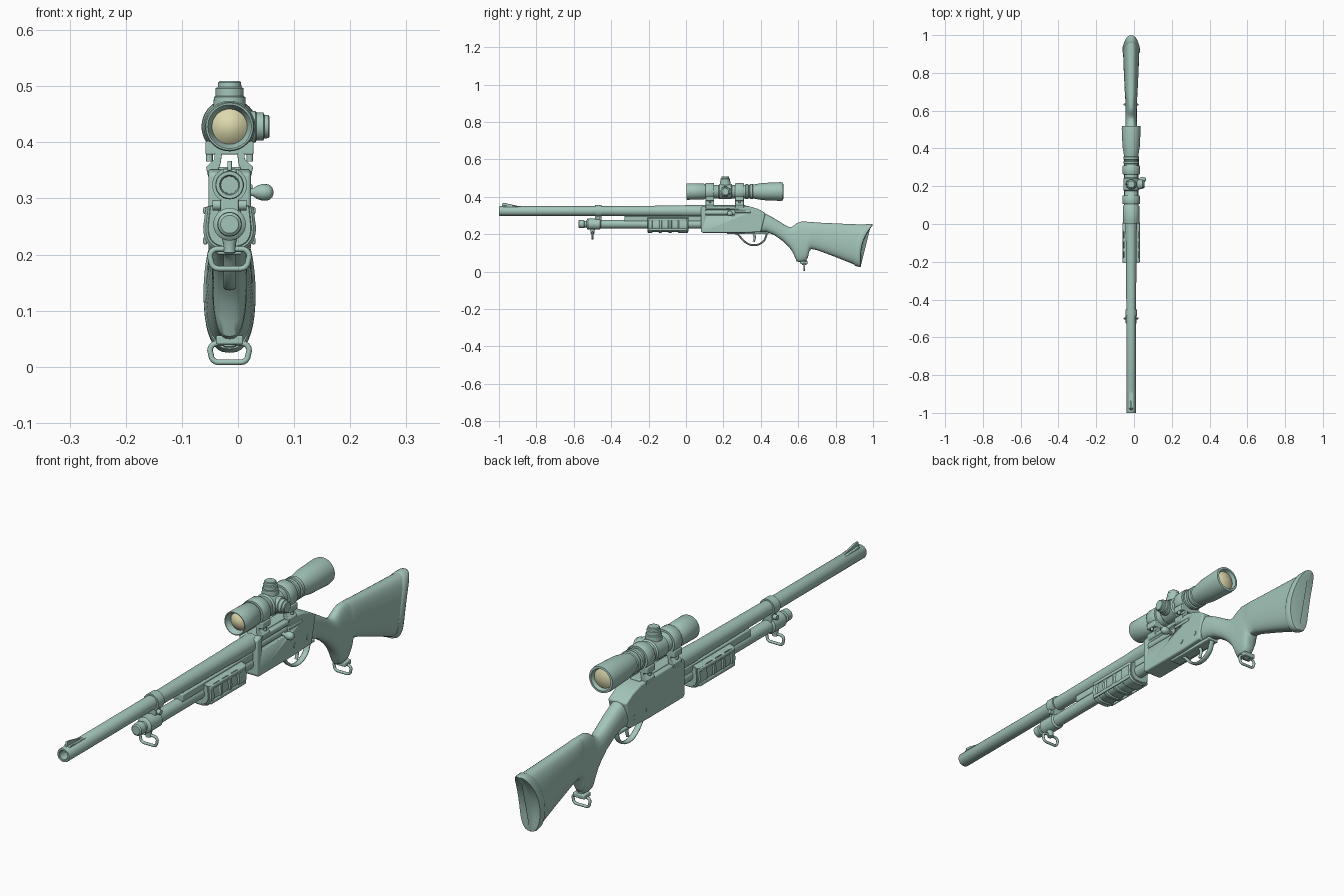
import bpy, bmesh, math
from mathutils import Vector

if "Cube" in bpy.data.objects:
    bpy.data.objects.remove(bpy.data.objects["Cube"])

C = -0.015  # centre plane of the body


def material(name, rgb):
    m = bpy.data.materials.new(name)
    m.diffuse_color = (*rgb, 1)
    m.use_nodes = True
    m.node_tree.nodes["Principled BSDF"].inputs["Base Color"].default_value = m.diffuse_color
    return m


BODY = material("sage_green", (0.37, 0.56, 0.49))
LENS = material("pale_yellow_lens", (0.72, 0.69, 0.42))


def finish(name, bm, mat=BODY, bevel=0, seg=3, angle=35):
    bmesh.ops.recalc_face_normals(bm, faces=bm.faces)
    me = bpy.data.meshes.new(name)
    bm.to_mesh(me)
    bm.free()
    ob = bpy.data.objects.new(name, me)
    bpy.context.collection.objects.link(ob)
    me.materials.append(mat)
    bpy.context.view_layer.objects.active = ob
    bpy.ops.object.select_all(action='DESELECT')
    ob.select_set(True)
    bpy.ops.object.shade_smooth_by_angle(angle=math.radians(angle))
    if bevel:
        b = ob.modifiers.new("bevel", 'BEVEL')
        b.width, b.segments, b.limit_method = bevel, seg, 'ANGLE'
    return ob


def loft(name, rings, closed=False, mat=BODY, **kw):
    bm = bmesh.new()
    vs = [[bm.verts.new(p) for p in r] for r in rings]
    n = len(vs[0])
    pairs = list(zip(vs, vs[1:])) + ([(vs[-1], vs[0])] if closed else [])
    for a, b in pairs:
        for i in range(n):
            j = (i + 1) % n
            bm.faces.new((a[i], a[j], b[j], b[i]))
    if not closed:
        bm.faces.new(vs[0])
        bm.faces.new(vs[-1])
    return finish(name, bm, mat, **kw)


def lathe(name, prof, c, axis='Y', n=40, mat=BODY):
    """Revolve (position, radius) pairs about an axis; c gives the other two coordinates."""
    rings = []
    for t, r in prof:
        ring = []
        for i in range(n):
            a = 2 * math.pi * i / n
            u, v = c[0] + r * math.cos(a), c[1] + r * math.sin(a)
            ring.append({'X': (t, u, v), 'Y': (u, t, v), 'Z': (u, v, t)}[axis])
        rings.append(ring)
    return loft(name, rings, mat=mat)


def side_plate(name, prof, half, bevel=0.002, x=C, seg=3):
    """Extrude a (y, z) outline across x."""
    return loft(name, [[(x + s * half, y, z) for y, z in prof] for s in (-1, 1)], bevel=bevel, seg=seg)


def box(name, x0, x1, y0, y1, z0, z1, bevel=0.003):
    return side_plate(name, [(y0, z0), (y1, z0), (y1, z1), (y0, z1)], (x1 - x0) / 2, bevel, (x0 + x1) / 2)


def smooth(pts, k=5, closed=False):
    """Catmull-Rom interpolation through a list of tuples."""
    P = [Vector(p) for p in pts]
    P = [P[-1]] + P + P[:2] if closed else [P[0]] + P + [P[-1]]
    out = []
    for a, b, c, d in zip(P, P[1:], P[2:], P[3:]):
        for i in range(k):
            t = i / k
            out.append(0.5 * (2 * b + (c - a) * t + (2 * a - 5 * b + 4 * c - d) * t * t
                              + (3 * b - a - 3 * c + d) * t ** 3))
    return out if closed else out + [P[-1]]


def tube(name, pts, plane, ra, rb, closed=False, n=10):
    """Sweep an ellipse along a planar path: ra in the plane, rb along its normal."""
    nor = Vector(plane)
    rings = []
    m = len(pts)
    for i, p in enumerate(pts):
        a = pts[i - 1] if closed or i else pts[0]
        b = pts[(i + 1) % m] if closed or i < m - 1 else pts[-1]
        side = (b - a).normalized().cross(nor)
        rings.append([p + side * ra * math.cos(q) + nor * rb * math.sin(q)
                      for q in (2 * math.pi * k / n for k in range(n))])
    return loft(name, rings, closed, angle=60)


# barrel with hollow muzzle
lathe("barrel", [(-0.9, 0.015), (-0.998, 0.016), (-1, 0.018), (-1, 0.024), (-0.997, 0.0255), (-0.45, 0.0255),
                 (-0.3, 0.027), (-0.05, 0.029), (0.0, 0.031), (0.1, 0.031)], (C, 0.324))
side_plate("front_sight_ramp", [(-0.985, 0.34), (-0.975, 0.353), (-0.87, 0.347), (-0.865, 0.34)], 0.012)
side_plate("front_sight_blade", [(-0.985, 0.35), (-0.98, 0.367), (-0.965, 0.366), (-0.89, 0.349)], 0.004, 0.001)

# tube under the barrel, its cap, and the band tying both together
lathe("lower_tube", [(-0.575, 0.008), (-0.575, 0.016), (-0.571, 0.021), (-0.545, 0.022), (-0.542, 0.017),
                     (-0.532, 0.017), (-0.53, 0.024), (-0.525, 0.029), (-0.46, 0.029), (-0.455, 0.023), (0.1, 0.023)],
      (C, 0.254))
lathe("barrel_band", [(-0.487, 0.025), (-0.487, 0.031), (-0.452, 0.031), (-0.452, 0.025)], (C, 0.324))
box("band_bridge", C - 0.016, C + 0.016, -0.487, -0.452, 0.26, 0.32)
lathe("band_screw", [(C - 0.03, 0.009), (C + 0.03, 0.009)], (-0.47, 0.288), 'X', 16)
box("action_bar", C - 0.02, C + 0.02, -0.33, 0.1, 0.27, 0.297)


# sliding grip: rounded trough with raised ribs
def trough(y, s=1.0):
    w, pts = 0.047 * s, []
    for i in range(25):
        a = math.pi + math.pi * i / 24
        ca, sa = math.cos(a), math.sin(a)
        pts.append((C + w * math.copysign(abs(ca) ** 0.7, ca), y, 0.25 - 0.044 * s * abs(sa) ** 0.8))
    return pts + [(C + 0.9 * w, y, 0.285), (C + 0.5 * w, y, 0.29), (C - 0.5 * w, y, 0.29), (C - 0.9 * w, y, 0.285)]


loft("slide_grip", [trough(-0.207, 0.8), trough(-0.2, 0.9), trough(0.0, 0.9), trough(0.013, 0.8)])
for i, (a, b) in enumerate([(-0.205, -0.178), (-0.148, -0.127), (-0.095, -0.074), (-0.042, 0.01)]):
    loft(f"slide_grip_rib_{i}", [trough(a, 0.9), trough(a + 0.005), trough(b - 0.005), trough(b, 0.9)])
for s in (-1, 1):
    x = C + s * 0.043
    for k, z in enumerate((0.218, 0.272)):
        box(f"slide_grip_rail_{s}_{k}", x - 0.004, x + 0.003, -0.2, 0.005, z, z + 0.013)

# receiver with a cut port on the right
receiver = side_plate("receiver", [(0.08, 0.215), (0.09, 0.207), (0.3, 0.207), (0.4, 0.212), (0.425, 0.312),
                                   (0.385, 0.335), (0.335, 0.35), (0.1, 0.352), (0.08, 0.345)], 0.038, 0.011, seg=4)
cutter = box("port_cutter", C + 0.028, C + 0.06, 0.105, 0.265, 0.298, 0.334, 0.006)
cutter.hide_render = True
cutter.hide_set(True)
cutter.display_type = 'WIRE'
cut = receiver.modifiers.new("port", 'BOOLEAN')
cut.operation, cut.object = 'DIFFERENCE', cutter
# apply the cut and discard the helper
mesh = bpy.data.meshes.new_from_object(receiver.evaluated_get(bpy.context.evaluated_depsgraph_get()))
receiver.modifiers.clear()
receiver.data = mesh
bpy.data.objects.remove(cutter)
lathe("bolt", [(0.1, 0.015), (0.26, 0.015)], (C + 0.02, 0.316), n=24)
lathe("bolt_handle", [(C + 0.02, 0.006), (0.027, 0.007), (0.034, 0.012), (0.044, 0.015), (0.055, 0.014),
                      (0.061, 0.009), (0.063, 0.003)], (0.235, 0.311), 'X', 20)
box("bolt_track", C + 0.03, C + 0.041, 0.262, 0.345, 0.314, 0.325)
for i, y in enumerate((0.3, 0.375)):
    lathe(f"receiver_pin_{i}", [(C - 0.039, 0.009), (C + 0.04, 0.009)], (y, 0.245), 'X', 16)

# trigger and guard
guard = smooth([(C, 0.235, 0.209), (C, 0.275, 0.2), (C, 0.305, 0.168), (C, 0.34, 0.145), (C, 0.38, 0.143),
                (C, 0.415, 0.163), (C, 0.43, 0.195), (C, 0.435, 0.215)])
tube("trigger_guard", guard, (1, 0, 0), 0.005, 0.011)
tube("trigger", smooth([(C, 0.35, 0.215), (C, 0.368, 0.19), (C, 0.362, 0.16)]), (1, 0, 0), 0.006, 0.006)
box("guard_plate", C - 0.022, C + 0.022, 0.22, 0.44, 0.2, 0.212)


# stock: upright sections along y, sheared towards the butt
def section(y, top, bot, w, shear=0.0, flat=1.0, n=36):
    pts = []
    for i in range(n):
        a = 2 * math.pi * i / n
        ca, sa = math.cos(a), math.sin(a)
        u = math.copysign(abs(sa) ** 0.8, sa)
        z = (top + bot) / 2 + (top - bot) / 2 * u
        x = w * math.copysign(abs(ca) ** 0.75, ca) * (1 - 0.13 * max(u, 0)) * flat
        pts.append((C + x, y + shear * max(0, (z - 0.08) / 0.17) ** 2.2, z))
    return pts


stations = [(0.39, 0.325, 0.212, 0.034, 0), (0.43, 0.307, 0.212, 0.034, 0), (0.47, 0.286, 0.196, 0.032, 0),
            (0.52, 0.255, 0.162, 0.03, 0), (0.55, 0.238, 0.132, 0.03, 0), (0.568, 0.24, 0.108, 0.03, 0),
            (0.582, 0.25, 0.078, 0.03, 0), (0.592, 0.258, 0.054, 0.03, 0), (0.615, 0.267, 0.049, 0.031, 0),
            (0.64, 0.267, 0.055, 0.031, 0), (0.652, 0.266, 0.075, 0.031, 0), (0.658, 0.266, 0.105, 0.031, 0),
            (0.67, 0.265, 0.121, 0.032, 0), (0.7, 0.262, 0.115, 0.034, 0.005), (0.8, 0.256, 0.078, 0.039, 0.03),
            (0.905, 0.251, 0.036, 0.043, 0.055)]
loft("stock", [section(*s) for s in stations], angle=50)
loft("butt_pad", [section(0.902, 0.251, 0.032, 0.043, 0.055), section(0.908, 0.254, 0.03, 0.0465, 0.055),
                  section(0.925, 0.254, 0.025, 0.0465, 0.062), section(0.933, 0.252, 0.026, 0.043, 0.064),
                  section(0.935, 0.251, 0.027, 0.04, 0.065, 0.5), section(0.935, 0.251, 0.027, 0.04, 0.065, 0.01)])

# carrying-strap loops
for name, y, z0, z1 in (("front", -0.5, 0.175, 0.21), ("rear", 0.632, 0.008, 0.042)):
    path = []
    for sx, sz, a0 in ((1, 1, 0), (-1, 1, 90), (-1, -1, 180), (1, -1, 270)):
        cx = C + sx * (0.022 if sz > 0 else 0.02)
        cz = z1 - 0.013 if sz > 0 else z0 + 0.013
        for k in range(5):
            a = math.radians(a0 + 22.5 * k)
            path.append(Vector((cx + 0.013 * math.cos(a), y, cz + 0.013 * math.sin(a))))
    tube(f"{name}_strap_loop", path, (0, 1, 0), 0.005, 0.005, True)
    lathe(f"{name}_strap_stud", [(z1 - 0.008, 0.007), (z1 - 0.006, 0.011), (z1 + 0.008, 0.011), (z1 + 0.02, 0.014)],
          (C, y), 'Z', 16)
box("rear_strap_base", C - 0.024, C + 0.024, 0.612, 0.65, 0.04, 0.056)

# telescopic sight body
SZ = 0.428
lathe("scope_body", [(0.025, 0.031), (0.006, 0.037), (0.002, 0.039), (0.002, 0.042), (0.006, 0.044), (0.095, 0.043),
                     (0.105, 0.036), (0.318, 0.036), (0.32, 0.041), (0.332, 0.041), (0.334, 0.035), (0.34, 0.035),
                     (0.342, 0.041), (0.356, 0.041), (0.358, 0.037), (0.375, 0.04), (0.41, 0.046), (0.505, 0.05),
                     (0.519, 0.048), (0.52, 0.04), (0.505, 0.035)], (C, SZ), n=48)
for name, y, d, r in (("front_lens", 0.024, -0.014, 0.0315), ("rear_lens", 0.506, 0.01, 0.036)):
    lathe(name, [(y + d * (1 - (k / 8) ** 2), max(r * k / 8, 0.0005)) for k in range(8, -1, -1)], (C, SZ), mat=LENS)

# adjustment block and knobs
lathe("turret_collar", [(0.175, 0.036), (0.18, 0.041), (0.24, 0.041), (0.245, 0.036)], (C, SZ))
knob = [(0.03, 0.029), (0.046, 0.028), (0.048, 0.025), (0.06, 0.025), (0.062, 0.021), (0.069, 0.0205), (0.071, 0.018)]
lathe("side_knob", [(C + t, r) for t, r in knob], (0.21, SZ), 'X', 32)
lathe("top_knob", [(SZ + t * 1.14, r) for t, r in knob], (C, 0.21), 'Z', 32)

# scope rings and open mounts straddling the receiver
for name, y in (("front", 0.128), ("rear", 0.286)):
    y0, y1 = y - 0.023, y + 0.023
    lathe(f"{name}_scope_ring", [(y0, 0.036), (y0, 0.044), (y0 + 0.003, 0.046), (y1 - 0.003, 0.046), (y1, 0.044),
                                 (y1, 0.036)], (C, SZ))
    box(f"{name}_ring_saddle", C - 0.043, C + 0.043, y0, y1, 0.378, 0.402)
    for s in (-1, 1):
        outline = [(0.012, 0.39), (0.027, 0.39), (0.027, 0.37), (0.042, 0.356), (0.038, 0.338), (0.022, 0.346),
                   (0.016, 0.362)]
        loft(f"{name}_mount_leg_{s}", [[(C + s * u, yy, z) for u, z in outline] for yy in (y0, y1)], bevel=0.002)
        lathe(f"{name}_ring_screw_{s}", [(0.366, 0.006), (0.392, 0.006)], (C + s * 0.036, y), 'Z', 12)
box("mount_rail", C - 0.02, C + 0.02, 0.1, 0.32, 0.345, 0.356)
